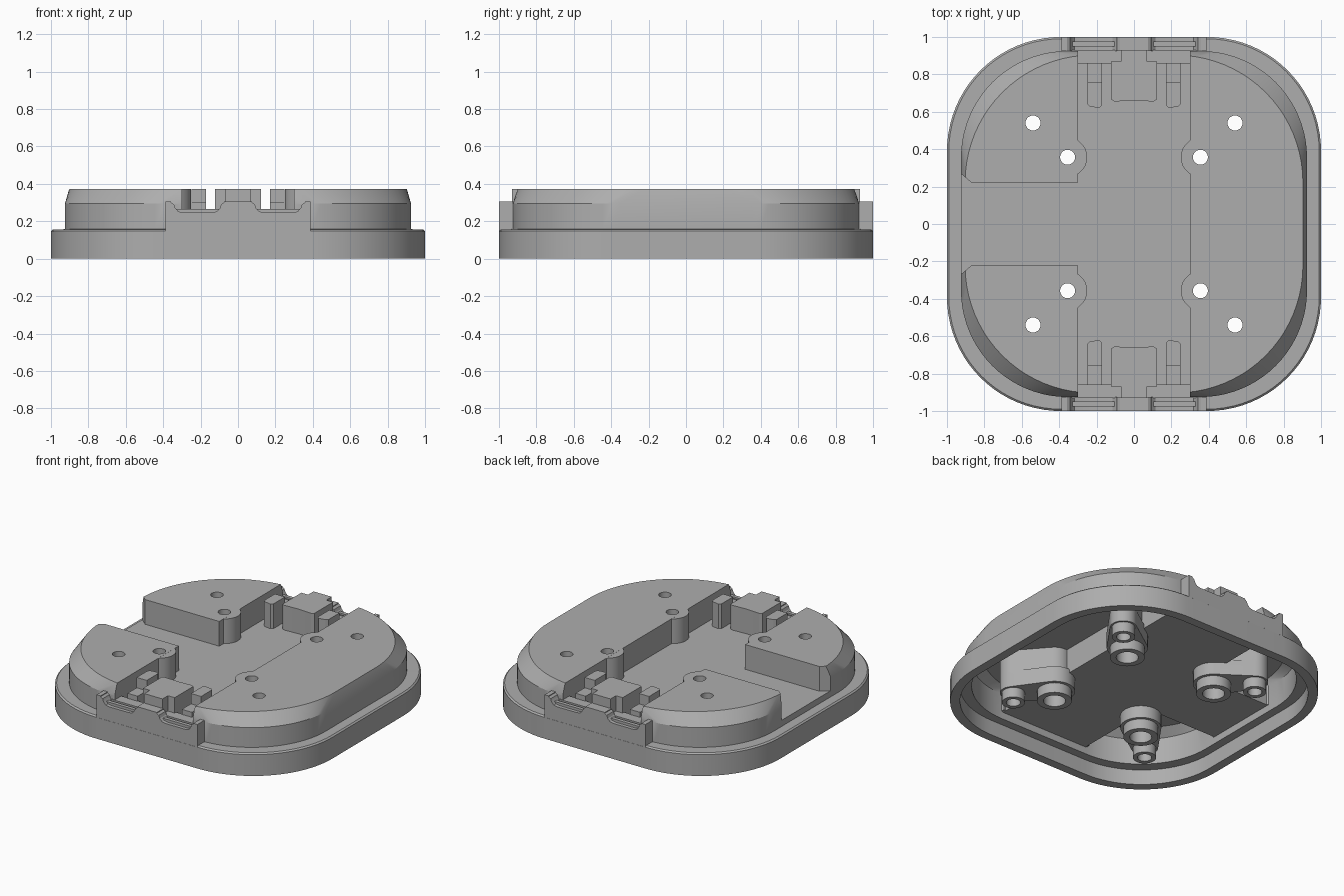
import bpy, bmesh, math
from mathutils import Vector, geometry

if "Cube" in bpy.data.objects:
    bpy.data.objects.remove(bpy.data.objects["Cube"])

grey = bpy.data.materials.new("light_grey")
grey.diffuse_color = (0.42, 0.42, 0.42, 1)
grey.use_nodes = True
grey.node_tree.nodes["Principled BSDF"].inputs["Base Color"].default_value = grey.diffuse_color


def finish(name, bm):
    bmesh.ops.recalc_face_normals(bm, faces=bm.faces)
    me = bpy.data.meshes.new(name)
    bm.to_mesh(me)
    bm.free()
    me.materials.append(grey)
    ob = bpy.data.objects.new(name, me)
    bpy.context.collection.objects.link(ob)
    return ob


def rounded(half, r, n=20):
    """Rounded square outline."""
    c, pts = half - r, []
    for q, (sx, sy) in enumerate(((1, 1), (-1, 1), (-1, -1), (1, -1))):
        for i in range(n + 1):
            a = math.pi / 2 * (q + i / n)
            pts.append((sx * c + r * math.cos(a), sy * c + r * math.sin(a)))
    return pts


def loft(name, rings):
    """Closed solid through stacked outlines given as (points, z)."""
    bm = bmesh.new()
    loops = [[bm.verts.new((x, y, z)) for x, y in pts] for pts, z in rings]
    for a, b in zip(loops, loops[1:]):
        for i in range(len(a)):
            j = (i + 1) % len(a)
            bm.faces.new((a[i], a[j], b[j], b[i]))
    bm.faces.new(loops[0][::-1])
    bm.faces.new(loops[-1])
    return finish(name, bm)


def prism(name, pts, z0, z1):
    return loft(name, [(pts, z0), (pts, z1)])


def box(name, x0, x1, y0, y1, z0, z1):
    x0, x1 = sorted((x0, x1))
    y0, y1 = sorted((y0, y1))
    return prism(name, [(x0, y0), (x1, y0), (x1, y1), (x0, y1)], z0, z1)


def circle(x, y, r, n=28):
    return [(x + r * math.cos(2 * math.pi * i / n), y + r * math.sin(2 * math.pi * i / n)) for i in range(n)]


def hull(a, b):
    pts = [Vector(p) for p in a + b]
    return [tuple(pts[i]) for i in geometry.convex_hull_2d(pts)]


def boolean(target, other, op):
    m = target.modifiers.new(op, 'BOOLEAN')
    m.operation, m.object, m.solver = op, other, 'EXACT'
    bpy.context.view_layer.objects.active = target
    bpy.ops.object.modifier_apply(modifier=m.name)
    bpy.data.objects.remove(other)


def channel(w, h, flare):
    """T-shaped channel outline: lengthwise run plus side branch to -x."""
    return [(w, -1.2), (w, 1.2), (-w, 1.2), (-w, h), (-.87, h), (-.94, h + flare), (-1.2, h + flare),
            (-1.2, -h - flare), (-.94, -h - flare), (-.87, -h), (-w, -h), (-w, -1.2)]


corners = [(sx, sy) for sx in (-1, 1) for sy in (-1, 1)]

# Outer skirt and raised lid
shell = loft("housing", [(rounded(1, .61), 0), (rounded(1, .61), .148), (rounded(.99, .60), .157),
                         (rounded(.925, .57), .1575), (rounded(.925, .57), .295), (rounded(.903, .68), .372)])
boolean(shell, prism("channel_cut", channel(.3, .222, .06), .2, .6), 'DIFFERENCE')

# Hollow underside, leaving a floor below the channel
cavity = loft("cavity", [(rounded(.938, .55), -.05), (rounded(.938, .55), .105), (rounded(.88, .53), .106),
                         (rounded(.88, .53), .285), (rounded(.865, .64), .332)])
boolean(cavity, prism("channel_floor", channel(.34, .262, .06), .155, .6), 'DIFFERENCE')
boolean(shell, cavity, 'DIFFERENCE')

# Screw bosses with webs and bores
for sx, sy in corners:
    a, b = (.355 * sx, .357 * sy), (.54 * sx, .54 * sy)
    boolean(shell, prism("web_low", hull(circle(*a, .13), circle(*b, .085)), .07, .18), 'UNION')
    boolean(shell, prism("web_high", hull(circle(*a, .105), circle(*b, .085)), .17, .3717), 'UNION')
    boolean(shell, prism("large_boss", circle(*a, .11), .001, .1), 'UNION')
    boolean(shell, prism("small_boss", circle(*b, .073), .001, .1), 'UNION')
for sx, sy in corners:
    a, b = (.355 * sx, .357 * sy), (.54 * sx, .54 * sy)
    for p, r in ((a, .07), (b, .045)):
        boolean(shell, prism("bore", circle(*p, .04), -.1, .6), 'DIFFERENCE')
        boolean(shell, prism("counterbore", circle(*p, r), -.1, .13), 'DIFFERENCE')

# Raised cable-entry walls with two rounded scoops on each end
for sy in (-1, 1):
    wall = box("entry_wall", -.388, .388, sy * .925, sy * .9995, .14, .306)
    for sx in (-1, 1):
        prof = [(.075, .4), (.075, .30), (.09, .29), (.097, .27), (.115, .252), (.14, .247),
                (.29, .247), (.318, .252), (.335, .27), (.342, .29), (.357, .30), (.357, .4)]
        bm = bmesh.new()
        ends = [[bm.verts.new((sx * x, sy * y, z)) for x, z in prof] for y in (.9, 1.1)]
        for i in range(len(prof)):
            j = (i + 1) % len(prof)
            bm.faces.new((ends[0][i], ends[0][j], ends[1][j], ends[1][i]))
        bm.faces.new(ends[0])
        bm.faces.new(ends[1][::-1])
        boolean(wall, finish("scoop", bm), 'DIFFERENCE')
    boolean(shell, wall, 'UNION')
shell.name = "housing"

# Cable clamps inside the channel ends
for sy in (-1, 1):
    tag = "front" if sy < 0 else "back"
    block = [(-.122, .87), (-.122, .665), (-.105, .655), (0, .66), (.105, .655), (.122, .665), (.122, .87)]
    prism(tag + "_centre_block", [(x, sy * y) for x, y in block], .19, .372)
    box(tag + "_centre_neck", -.07, .07, sy * .865, sy * .93, .19, .372)
    for sx in (-1, 1):
        box(tag + "_clamp_base", sx * .07, sx * .352, sy * .855, sy * .93, .16, .265)
        box(tag + "_clamp_lip", sx * .105, sx * .33, sy * .95, sy * .975, .24, .265)
        box(tag + "_rib_low", sx * .17, sx * .248, sy * .86, sy * .75, .19, .30)
        tip = [(.17, .76), (.17, .635), (.185, .62), (.235, .628), (.248, .64), (.248, .76)]
        prism(tag + "_rib_post", [(sx * x, sy * y) for x, y in tip], .19, .372)

# Smooth the curved walls, keep the edges crisp
for ob in bpy.context.scene.objects:
    ob.select_set(True)
    bpy.context.view_layer.objects.active = ob
bpy.ops.object.shade_smooth_by_angle(angle=math.radians(25))
